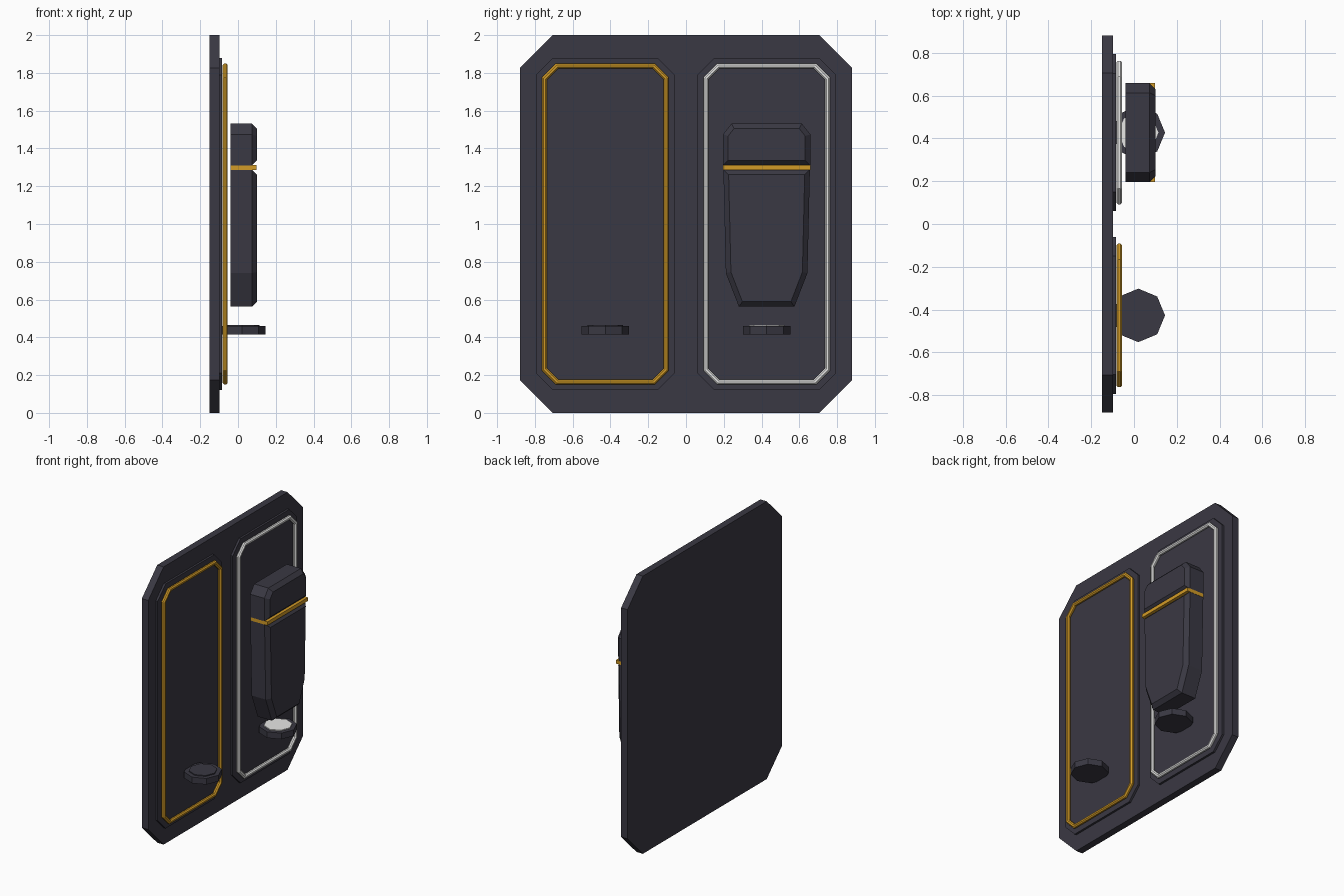
import bpy, bmesh, math

if "Cube" in bpy.data.objects:
    bpy.data.objects.remove(bpy.data.objects["Cube"])


def material(name, rgb):
    m = bpy.data.materials.new(name)
    m.diffuse_color = (*rgb, 1)
    m.use_nodes = True
    m.node_tree.nodes["Principled BSDF"].inputs["Base Color"].default_value = m.diffuse_color
    return m


DARK = material("charcoal", (0.042, 0.040, 0.056))
GOLD = material("gold", (0.65, 0.33, 0.02))
LIGHT = material("light_grey", (0.80, 0.80, 0.79))


def loft(name, rings, mat, caps=True):
    """Skin a list of equal-length point rings; without caps it closes on itself."""
    bm = bmesh.new()
    vr = [[bm.verts.new(p) for p in r] for r in rings]
    n = len(vr[0])
    count = len(vr) - 1 if caps else len(vr)
    for i in range(count):
        a, b = vr[i], vr[(i + 1) % len(vr)]
        for j in range(n):
            k = (j + 1) % n
            bm.faces.new((a[j], a[k], b[k], b[j]))
    if caps:
        bm.faces.new(vr[0][::-1])
        bm.faces.new(vr[-1])
    bmesh.ops.recalc_face_normals(bm, faces=bm.faces)
    me = bpy.data.meshes.new(name)
    bm.to_mesh(me)
    bm.free()
    me.materials.append(mat)
    ob = bpy.data.objects.new(name, me)
    bpy.context.collection.objects.link(ob)
    return ob


def cut_rect(x, cy, hw, hh, c):
    """Rectangle with cut corners, facing x, centred at z = 1."""
    q = [(hw, hh - c), (hw - c, hh), (c - hw, hh), (-hw, hh - c),
         (-hw, c - hh), (c - hw, -hh), (hw - c, -hh), (hw, c - hh)]
    return [(x, cy + y, 1 + z) for y, z in q]


def inset(pts, d):
    """Move every edge of a counter-clockwise convex outline inward by d."""
    out, n = [], len(pts)
    for i in range(n):
        (ax, ay), (bx, by), (cx, cy) = pts[i - 1], pts[i], pts[(i + 1) % n]
        l1, l2 = math.hypot(bx - ax, by - ay), math.hypot(cx - bx, cy - by)
        n1 = (-(by - ay) / l1, (bx - ax) / l1)
        n2 = (-(cy - by) / l2, (cx - bx) / l2)
        s = d / (1 + n1[0] * n2[0] + n1[1] * n2[1])
        out.append((bx + s * (n1[0] + n2[0]), by + s * (n1[1] + n2[1])))
    return out


def bevelled_block(name, half, cy, x0, x1, d):
    """Block from a half outline (bottom to top), chamfered on its +x face."""
    pts = half + [(-y, z) for y, z in reversed(half)]
    ring = lambda x, p: [(x, cy + y, z) for y, z in p]
    loft(name, [ring(x0, pts), ring(x1 - d, pts), ring(x1, inset(pts, d))], DARK)


def octagon_disc(name, cy, r, z0, z1, mat):
    ring = lambda z: [(0.02 + r * math.cos(i * math.pi / 4),
                       cy + r * math.sin(i * math.pi / 4), z) for i in range(8)]
    loft(name, [ring(z0), ring(z1)], mat)


# Back plate
loft("back_plate", [cut_rect(x, 0, 0.88, 1.0, 0.175) for x in (-0.15, -0.099)], DARK)

# Two bays: raised panel, framing tube, shelf disc with top plate
CY = 0.427
for side, s, trim, top in (("left", -1, GOLD, DARK), ("right", 1, LIGHT, LIGHT)):
    loft(side + "_panel",
         [cut_rect(x, s * CY, 0.367, 0.88, 0.09) for x in (-0.10, -0.084)], DARK)
    r, tube = 0.0145, []
    for i in range(8):
        a = (i + 0.5) * math.pi / 4
        d = r * math.cos(a)
        tube.append(cut_rect(-0.0685 + r * math.sin(a), s * CY, 0.322 + d,
                             0.836 + d, 0.066 + d * (2 - math.sqrt(2))))
    loft(side + "_frame_tube", tube, trim, caps=False)
    octagon_disc(side + "_shelf", s * CY, 0.125, 0.415, 0.459, DARK)
    octagon_disc(side + "_shelf_top", s * CY, 0.094, 0.457, 0.466, top)

# Displayed item: tapered body, gold band, cap
bevelled_block("item_body", [(0.147, 0.562), (0.216, 0.74), (0.229, 1.288)],
               CY, -0.04, 0.10, 0.027)
bevelled_block("item_cap", [(0.231, 1.31), (0.231, 1.475), (0.186, 1.532)],
               CY, -0.04, 0.10, 0.027)
loft("item_band", [[(x, CY + y, z) for y, z in
                    ((0.231, 1.286), (0.231, 1.312), (-0.231, 1.312), (-0.231, 1.286))]
                   for x in (-0.039, 0.097)], GOLD)
